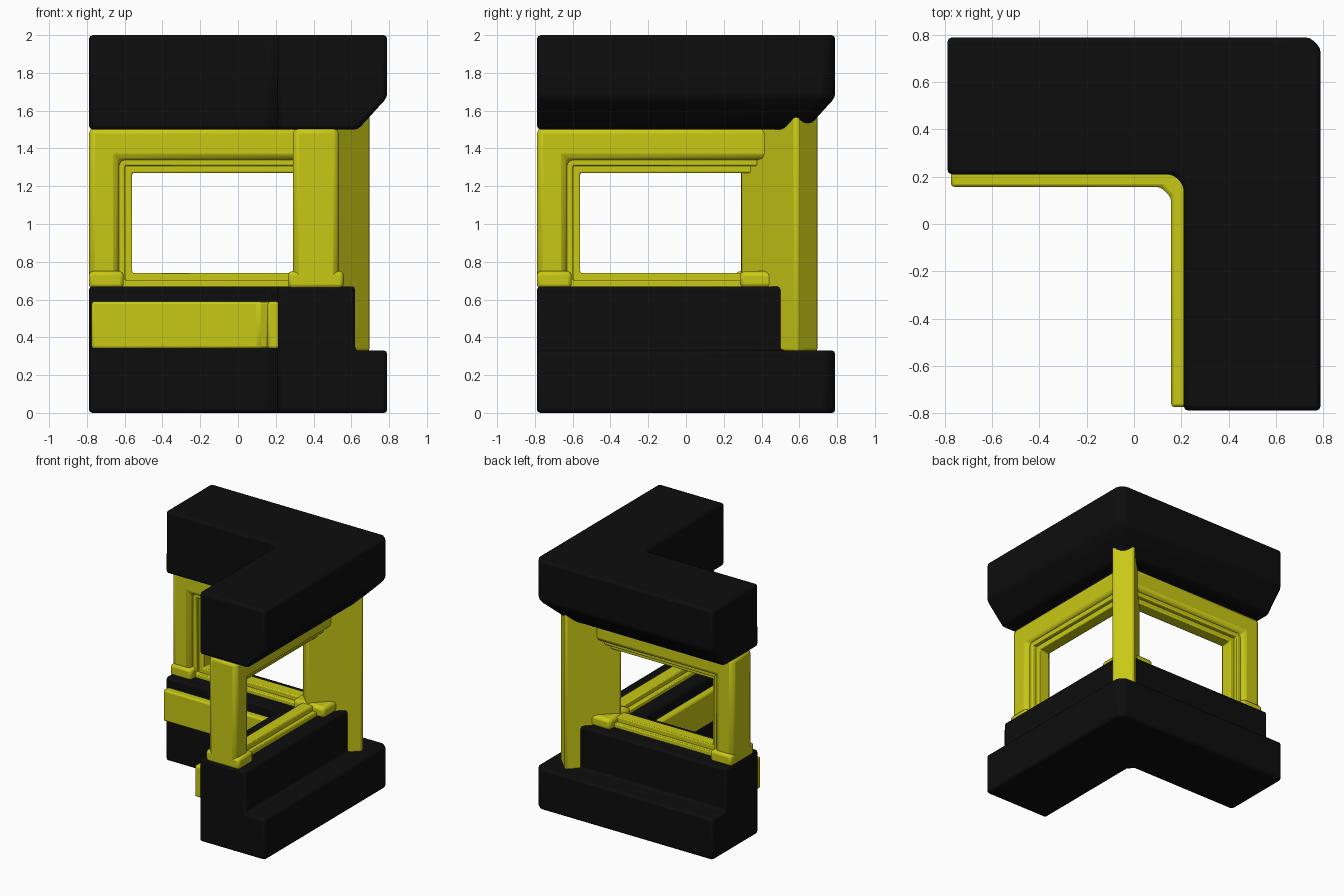
import bpy, bmesh, math
from mathutils import Vector

cube = bpy.data.objects.get("Cube")
if cube:
    bpy.data.objects.remove(cube, do_unlink=True)


def make_material(name, color, rough):
    m = bpy.data.materials.new(name)
    m.use_nodes = True
    m.diffuse_color = color
    bsdf = m.node_tree.nodes["Principled BSDF"]
    bsdf.inputs["Base Color"].default_value = color
    bsdf.inputs["Roughness"].default_value = rough
    return m


BLACK = make_material("black", (0.004, 0.004, 0.004, 1), 0.6)
YELLOW = make_material("yellow", (0.58, 0.58, 0.008, 1), 0.5)


def finish(name, bm, mat, bevel, segments=2):
    """Turn a bmesh into a bevelled, smooth-by-angle object."""
    bmesh.ops.recalc_face_normals(bm, faces=bm.faces)
    mesh = bpy.data.meshes.new(name)
    bm.to_mesh(mesh)
    bm.free()
    mesh.materials.append(mat)
    ob = bpy.data.objects.new(name, mesh)
    bpy.context.collection.objects.link(ob)
    mod = ob.modifiers.new("Bevel", "BEVEL")
    mod.width = bevel
    mod.segments = segments
    mod.limit_method = "ANGLE"
    mod.angle_limit = math.radians(30)
    bpy.ops.object.select_all(action="DESELECT")
    ob.select_set(True)
    bpy.context.view_layer.objects.active = ob
    bpy.ops.object.shade_smooth_by_angle(angle=math.radians(35))
    return ob


def corner_sweep(name, profile, mat, bevel, end=-0.79, cut=0.045):
    """Sweep a (distance, height) profile round the L with a clipped corner."""
    bm = bmesh.new()
    rows = []
    for i in range(4):
        row = []
        for d, z in profile:
            x, y = [(d, end), (d, d - cut), (d - cut, d), (end, d)][i]
            row.append(bm.verts.new((x, y, z)))
        rows.append(row)
    n = len(profile)
    for a, b in zip(rows, rows[1:]):
        for j in range(n):
            k = (j + 1) % n
            bm.faces.new((a[j], a[k], b[k], b[j]))
    bm.faces.new(rows[0])
    bm.faces.new(rows[-1])
    return finish(name, bm, mat, bevel)


def prism(name, outline, x0, x1, mat, bevel, swap=False):
    """Extrude a (y, z) outline along x; swap mirrors it to the other arm."""
    bm = bmesh.new()
    face = bm.faces.new([bm.verts.new((x0, y, z)) for y, z in outline])
    geo = bmesh.ops.extrude_face_region(bm, geom=[face])["geom"]
    moved = [v for v in geo if isinstance(v, bmesh.types.BMVert)]
    bmesh.ops.translate(bm, verts=moved, vec=Vector((x1 - x0, 0, 0)))
    if swap:
        for v in bm.verts:
            v.co.x, v.co.y = v.co.y, v.co.x
    return finish(name, bm, mat, bevel)


def rect(a0, a1, b0, b1):
    return [(a0, b0), (a1, b0), (a1, b1), (a0, b1)]


# Roof and stepped base
corner_sweep("roof", [(0.21, 1.5), (0.635, 1.5), (0.79, 1.67), (0.79, 2), (0.21, 2)],
             BLACK, 0.022)
corner_sweep("base", [(0.21, 0), (0.79, 0), (0.79, 0.33), (0.62, 0.33),
                      (0.62, 0.67), (0.21, 0.67)], BLACK, 0.02)

# Padded strip along the inner side
corner_sweep("inner_panel", rect(0.157, 0.23, 0.34, 0.59), YELLOW, 0.014, end=-0.775)

# Window surrounds on both arms
for side, swap in (("right_arm", False), ("back_arm", True)):
    surround = [(-0.79, 0.66), (-0.79, 1.51), (0.47, 1.51), (0.47, 1.34),
                (-0.63, 1.34), (-0.63, 0.66)]
    prism("pillar_and_lintel_" + side, surround, 0.29, 0.535, YELLOW, 0.032, swap)
    prism("pillar_foot_" + side, rect(-0.79, -0.605, 0.66, 0.75), 0.265, 0.56,
          YELLOW, 0.02, swap)
    # Two stepped layers of the thin window frame
    for layer, inset, half in (("outer", 0.032, 0.085), ("inner", 0.07, 0.05)):
        y, top, low = -0.63 + inset, 1.34 - inset, 0.67 + inset
        frame = [(-0.68, 0.66), (-0.68, 1.4), (0.38, 1.4), (0.38, top), (y, top),
                 (y, low), (0.38, low), (0.38, 0.66)]
        prism(layer + "_window_frame_" + side, frame, 0.412 - half, 0.412 + half,
              YELLOW, 0.008, swap)

# Foot around the corner post
prism("corner_foot", rect(0.285, 0.56, 0.66, 0.75), 0.285, 0.56, YELLOW, 0.025)

# Diagonal corner post
post = prism("corner_post", rect(-0.085, 0.085, 0.32, 1.6), 0.49, 0.91, YELLOW, 0.02)
post.rotation_euler.z = math.radians(45)
